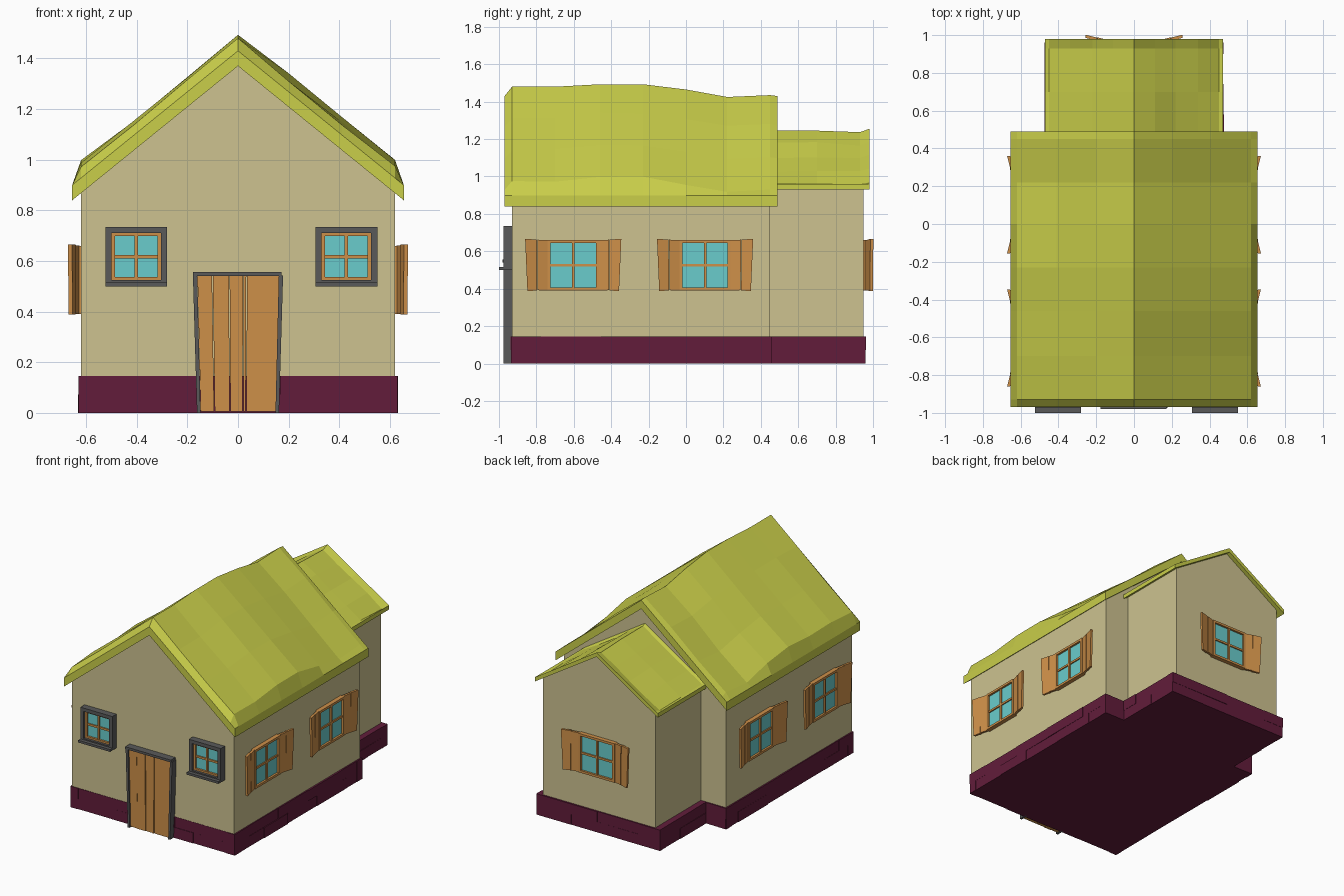
import bpy, bmesh, math, random
from mathutils import Matrix

if "Cube" in bpy.data.objects:
    bpy.data.objects.remove(bpy.data.objects["Cube"])

random.seed(4)

def material(name, rgb):
    m = bpy.data.materials.new(name)
    m.diffuse_color = (*[(c / 255) ** 2.2 for c in rgb], 1)
    m.use_nodes = True
    m.node_tree.nodes["Principled BSDF"].inputs["Base Color"].default_value = m.diffuse_color
    return m

PLASTER = material("plaster", (204, 193, 143))
THATCH = material("roof_green", (200, 205, 75))
BRICK = material("brick_plum", (98, 34, 61))
WOOD = material("wood", (204, 142, 74))
GLASS = material("glass", (105, 203, 203))
IRON = material("dark_trim", (90, 90, 90))

def finish(name, bm, mat, matrix=Matrix()):
    bmesh.ops.recalc_face_normals(bm, faces=bm.faces[:])
    bm.transform(matrix)
    me = bpy.data.meshes.new(name)
    bm.to_mesh(me)
    bm.free()
    me.materials.append(mat)
    ob = bpy.data.objects.new(name, me)
    bpy.context.collection.objects.link(ob)
    return ob

def prism(bm, pts, y0, y1, tilt=None):
    """Extrude an (x, z) outline from y0 to y1; tilt pushes y by a function of x."""
    t = tilt or (lambda x: 0)
    a = [bm.verts.new((x, y0 + t(x), z)) for x, z in pts]
    b = [bm.verts.new((x, y1 + t(x), z)) for x, z in pts]
    bm.faces.new(a)
    bm.faces.new(b[::-1])
    n = len(pts)
    for i in range(n):
        j = (i + 1) % n
        bm.faces.new((a[i], b[i], b[j], a[j]))

def box(bm, x0, x1, y0, y1, z0, z1):
    prism(bm, [(x0, z0), (x1, z0), (x1, z1), (x0, z1)], y0, y1)

def ring(bm, x, z0, z1, w, y0, y1):
    """Rectangular frame, half width x, bar width w."""
    box(bm, -x, -x + w, y0, y1, z0, z1)
    box(bm, x - w, x, y0, y1, z0, z1)
    box(bm, -x + w, x - w, y0, y1, z0, z0 + w)
    box(bm, -x + w, x - w, y0, y1, z1 - w, z1)

# Gabled walls
def walls(name, hw, apex, slope, y0, y1):
    bm = bmesh.new()
    e = apex - slope * hw
    prism(bm, [(-hw, 0.1), (hw, 0.1), (hw, e), (0, apex), (-hw, e)], y0, y1)
    finish(name, bm, PLASTER)

walls("main_walls", 0.62, 1.37, 0.81, -0.93, 0.45)
walls("wing_walls", 0.43, 1.225, 0.628, 0.40, 0.95)

# Uneven roof slabs with a lowered or raised rim
def roof(name, half_xs, ys, ridge, slope, rim, under, under_slope, jitter):
    xs = [-x for x in half_xs[:0:-1]] + half_xs
    nx, ny = len(xs), len(ys)
    bm = bmesh.new()
    top, bot = [], []
    for j, y in enumerate(ys):
        for i, x in enumerate(xs):
            edge = i in (0, nx - 1) or j in (0, ny - 1)
            z = (rim if edge else ridge[j]) - slope * abs(x)
            if not edge and x:
                z += random.uniform(-jitter, jitter)
            top.append(bm.verts.new((x, y, z)))
            bot.append(bm.verts.new((x, y, under - under_slope * abs(x))))
    for j in range(ny - 1):
        for i in range(nx - 1):
            k = j * nx + i
            q = (k, k + 1, k + 1 + nx, k + nx)
            bm.faces.new([top[v] for v in q])
            bm.faces.new([bot[v] for v in q[::-1]])
    loop = (list(range(nx)) + [j * nx + nx - 1 for j in range(1, ny)]
            + [(ny - 1) * nx + i for i in range(nx - 2, -1, -1)]
            + [j * nx for j in range(ny - 2, 0, -1)])
    for a, b in zip(loop, loop[1:] + loop[:1]):
        bm.faces.new((top[a], bot[a], bot[b], top[b]))
    finish(name, bm, THATCH)

roof("main_roof", [0, 0.2, 0.41, 0.62, 0.655],
     [-0.97, -0.93, -0.7, -0.46, -0.23, 0, 0.22, 0.45, 0.49],
     [0, 1.48, 1.48, 1.493, 1.493, 1.465, 1.425, 1.435, 0],
     0.81, 1.43, 1.37, 0.81, 0.012)
roof("wing_roof", [0, 0.11, 0.22, 0.34, 0.45, 0.47],
     [0.45, 0.47, 0.7, 0.93, 0.98], [0, 1.245, 1.245, 1.237, 0],
     0.63, 1.255, 1.225, 0.628, 0.008)

# Brick footing: solid cores plus two staggered courses along each side
bm = bmesh.new()
box(bm, -0.62, 0.62, -0.925, 0.45, 0, 0.14)
box(bm, -0.465, 0.465, 0.4, 0.95, 0, 0.14)
for hw, y0, y1 in ((0.63, -0.935, 0.46), (0.473, 0.42, 0.96)):
    for course in range(2):
        z0, z1 = course * 0.0725, (course + 1) * 0.0725
        for side in (-1, 1):
            for along_x in (True, False):
                a, end = (-hw, hw) if along_x else (y0, y1)
                step = 0.16 if course else 0.32
                while a < end - 0.01:
                    b = a + step
                    b = end if end - b < 0.1 else b
                    o = random.uniform(-0.004, 0.003)
                    if along_x:
                        f = (y1 if side > 0 else y0) + side * o
                        box(bm, a, b, *sorted((f, f - side * 0.06)), z0, z1)
                    else:
                        f = side * (hw + o)
                        box(bm, *sorted((f, f - side * 0.06)), a, b, z0, z1)
                    a, step = b, random.choice((0.26, 0.32, 0.36))
finish("brick_footing", bm, BRICK)

# Door: tapered planks and dark surround
bm = bmesh.new()
cuts = [-1, -0.63, -0.22, 0.12, 0.2, 1]
for i, (a, b) in enumerate(zip(cuts, cuts[1:])):
    g = 0.006
    prism(bm, [(a * 0.15 + g / 2, 0.005), (b * 0.15, 0.005),
               (b * 0.163, 0.54), (a * 0.163 + g / 2, 0.54)],
          -0.963 - 0.003 * (i % 2), -0.92)
finish("door_planks", bm, WOOD)
bm = bmesh.new()
for s in (-1, 1):
    prism(bm, [(s * 0.148, 0), (s * 0.162, 0), (s * 0.178, 0.542), (s * 0.161, 0.542)],
          -0.975, -0.92)
box(bm, -0.178, 0.172, -0.98, -0.92, 0.54, 0.556)
finish("door_frame", bm, IRON)

# Windows: built facing -y with the wall at y = 0, then placed
def panes(name, place, hw, z0, z1, w, out):
    bm = bmesh.new()
    ring(bm, hw, z0, z1, w, -out, 0.01)
    mid = (z0 + z1) / 2
    box(bm, -0.007, 0.007, -out + 0.004, 0.01, z0 + w, z1 - w)
    box(bm, -hw + w, hw - w, -out + 0.006, 0.01, mid - 0.007, mid + 0.007)
    finish(name + "_sash", bm, WOOD, place)
    bm = bmesh.new()
    box(bm, -hw + w, hw - w, -out + 0.014, 0.01, z0 + w, z1 - w)
    finish(name + "_glass", bm, GLASS, place)

def shutters(name, place):
    bm = bmesh.new()
    for s in (-1, 1):
        tilt = lambda x: -0.25 * (abs(x) - 0.13)
        prism(bm, [(s * 0.132, 0.39), (s * 0.19, 0.392), (s * 0.192, 0.662), (s * 0.130, 0.66)],
              -0.022, -0.006, tilt)
        prism(bm, [(s * 0.193, 0.39), (s * 0.245, 0.388), (s * 0.257, 0.665), (s * 0.195, 0.664)],
              -0.020, -0.004, tilt)
    finish(name + "_shutters", bm, WOOD, place)

for side, cx in (("left", -0.402), ("right", 0.428)):
    name, place = f"front_{side}_window", Matrix.Translation((cx, -0.93, 0))
    panes(name, place, 0.1, 0.52, 0.715, 0.016, 0.028)
    bm = bmesh.new()
    ring(bm, 0.122, 0.5, 0.735, 0.024, -0.045, 0.01)
    box(bm, -0.122, 0.122, -0.07, 0.0, 0.5, 0.516)
    finish(name + "_surround", bm, IRON, place)

places = [("back_window", 0, 0.95, math.pi)]
for side, s in (("left", -1), ("right", 1)):
    for pos, y in (("front", -0.603), ("rear", 0.102)):
        places.append((f"{side}_{pos}_window", s * 0.62, y, s * math.pi / 2))
for name, x, y, angle in places:
    place = Matrix.Translation((x, y, 0)) @ Matrix.Rotation(angle, 4, "Z")
    panes(name, place, 0.137, 0.39, 0.66, 0.016, 0.03)
    shutters(name, place)
